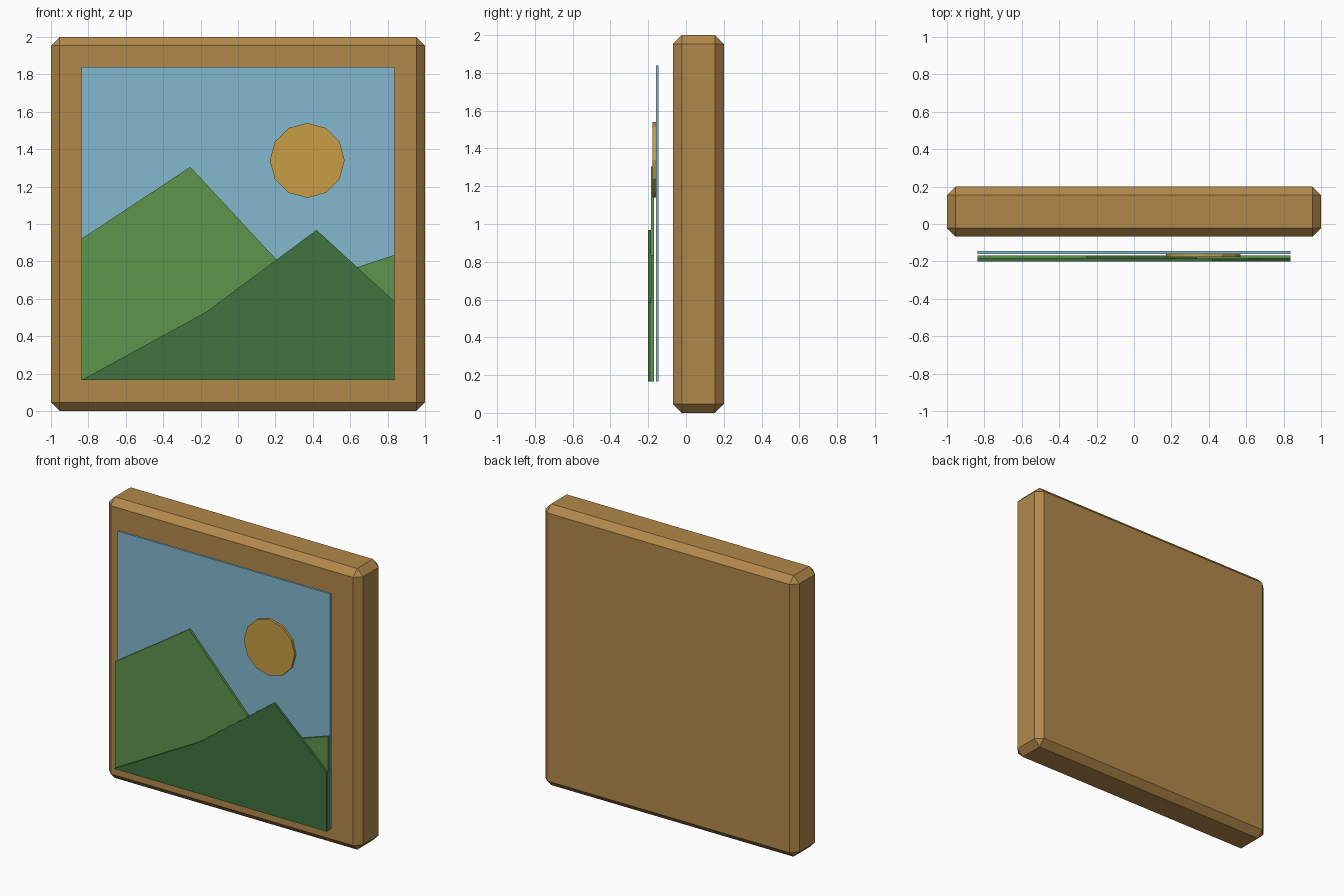
import bpy, bmesh, math
from mathutils import Vector

if "Cube" in bpy.data.objects:
    bpy.data.objects.remove(bpy.data.objects["Cube"])


def material(name, rgb):
    m = bpy.data.materials.new(name)
    m.diffuse_color = (*rgb, 1)
    m.use_nodes = True
    m.node_tree.nodes["Principled BSDF"].inputs["Base Color"].default_value = m.diffuse_color
    return m


def add_object(name, bm, mat):
    bmesh.ops.recalc_face_normals(bm, faces=bm.faces[:])
    mesh = bpy.data.meshes.new(name)
    bm.to_mesh(mesh)
    bm.free()
    mesh.materials.append(mat)
    ob = bpy.data.objects.new(name, mesh)
    bpy.context.collection.objects.link(ob)
    return ob


def slab(name, outline, y0, y1, mat):
    """Extrude an x/z outline from y0 (front) to y1 (back)."""
    bm = bmesh.new()
    face = bm.faces.new([bm.verts.new((x, y0, z)) for x, z in outline])
    ext = bmesh.ops.extrude_face_region(bm, geom=[face])
    moved = [g for g in ext["geom"] if isinstance(g, bmesh.types.BMVert)]
    bmesh.ops.translate(bm, verts=moved, vec=Vector((0, y1 - y0, 0)))
    return add_object(name, bm, mat)


wood = material("wood", (0.45, 0.25, 0.07))
sky_blue = material("sky_blue", (0.23, 0.48, 0.62))
sun_gold = material("sun_gold", (0.58, 0.34, 0.06))
light_green = material("light_green", (0.11, 0.30, 0.07))
dark_green = material("dark_green", (0.05, 0.17, 0.05))

# Solid wooden frame board with chamfered edges
frame = slab("frame", [(-1, 0), (1, 0), (1, 2), (-1, 2)], -0.068, 0.2, wood)
bevel = frame.modifiers.new("chamfer", "BEVEL")
bevel.width = 0.046
bevel.segments = 1

# Layered picture floating in front of the frame
L, B, T = 0.838, 0.165, 1.84
slab("sky", [(-L, B), (L, B), (L, T), (-L, T)], -0.16, -0.145, sky_blue)

sun = [(0.37 + 0.2 * math.cos(i * math.tau / 12),
        1.34 + 0.2 * math.sin(i * math.tau / 12)) for i in range(12)]
slab("sun", sun, -0.177, -0.158, sun_gold)

slab("far_hills", [(-L, B), (L, B), (L, 0.835), (0.335, 0.67),
                   (-0.255, 1.305), (-L, 0.92)], -0.185, -0.169, light_green)
slab("near_hill", [(-L, B), (L, B), (L, 0.585), (0.42, 0.968),
                   (-0.17, 0.53)], -0.2, -0.184, dark_green)
